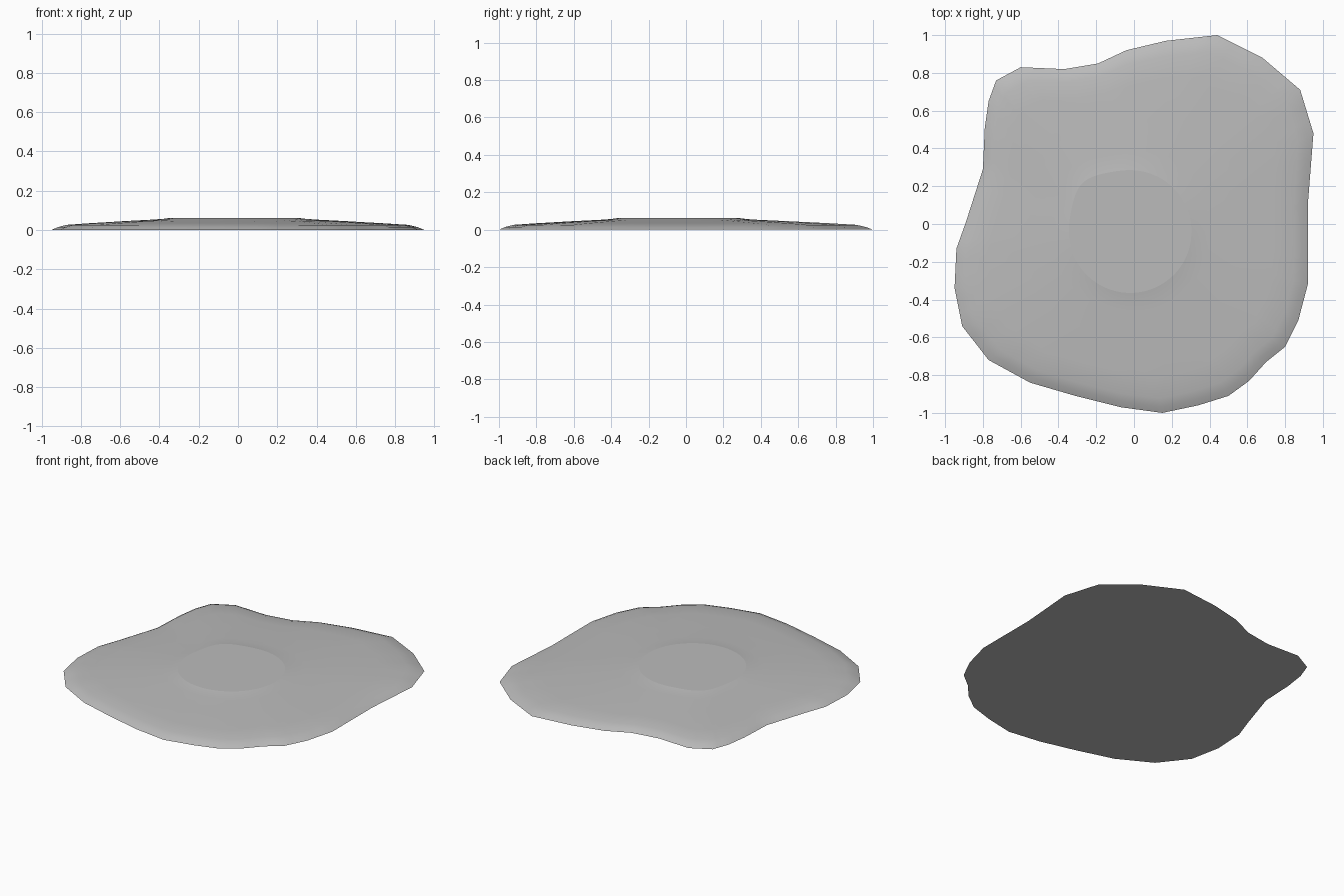
import bpy, bmesh, math
from mathutils import Vector

cube = bpy.data.objects.get("Cube")
if cube:
    bpy.data.objects.remove(cube, do_unlink=True)

# Single stone colour
stone = bpy.data.materials.new("stone_grey")
stone.use_nodes = True
GREY = (0.5, 0.5, 0.5, 1)
stone.diffuse_color = GREY
stone.node_tree.nodes["Principled BSDF"].inputs["Base Color"].default_value = GREY

# Irregular footprint, counter-clockwise
OUTLINE = [(.92, .10), (.95, .48), (.88, .71), (.68, .88), (.44, 1), (.17, .97),
           (-.04, .92), (-.19, .85), (-.37, .82), (-.60, .83), (-.73, .76),
           (-.77, .65), (-.79, .51), (-.80, .29), (-.89, .01), (-.94, -.13),
           (-.95, -.34), (-.91, -.54), (-.77, -.72), (-.55, -.84), (-.31, -.91),
           (-.07, -.97), (.15, -1), (.34, -.96), (.50, -.91), (.61, -.83),
           (.70, -.73), (.80, -.65), (.87, -.51), (.92, -.32)]
# (fraction of the way from rim to central plateau, height)
PROFILE = [(0, 0), (.05, .014), (.12, .026), (.3, .034), (.6, .045),
           (.85, .053), (.94, .057), (1, .062)]
CENTRE = Vector((-.02, -.04))
STEPS = 3


def plateau_point(p):
    """Point on the rounded plateau edge in the direction of p."""
    d = (Vector(p) - CENTRE).normalized()
    a = math.atan2(d.y, d.x) % math.tau
    r = .325 + .035 * math.exp(-((a - 2.35) / .35) ** 2)
    return CENTRE + d * r


def make_object(name, bm):
    mesh = bpy.data.meshes.new(name)
    bmesh.ops.recalc_face_normals(bm, faces=bm.faces)
    bm.to_mesh(mesh)
    bm.free()
    mesh.materials.append(stone)
    obj = bpy.data.objects.new(name, mesh)
    bpy.context.collection.objects.link(obj)
    return obj


rim = []
for i, p in enumerate(OUTLINE):
    q = Vector(OUTLINE[(i + 1) % len(OUTLINE)])
    rim += [Vector(p).lerp(q, k / STEPS) for k in range(STEPS)]
edge = [plateau_point(p) for p in rim]
n = len(rim)

# Sloping stone body with a flat underside and plateau
bm = bmesh.new()
rings = [[bm.verts.new((*a.lerp(b, t), z)) for a, b in zip(rim, edge)]
         for t, z in PROFILE]
for low, high in zip(rings, rings[1:]):
    for i in range(n):
        j = (i + 1) % n
        bm.faces.new((low[i], low[j], high[j], high[i])).smooth = True
caps = [bm.faces.new(rings[-1]), bm.faces.new(rings[0][::-1])]
for cap in caps:
    for e in cap.edges:
        e.smooth = False
body = make_object("stone_slab", bm)
